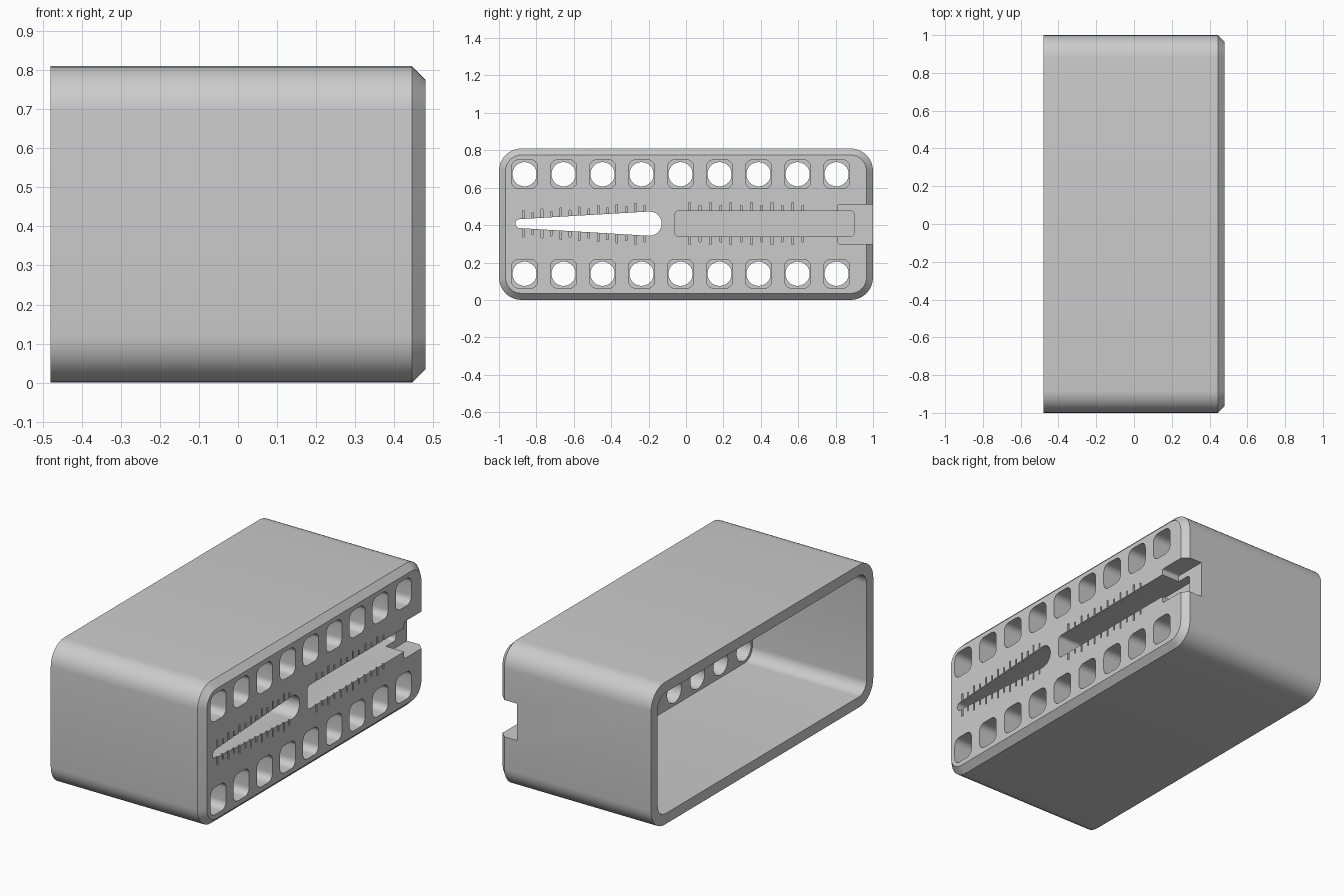
import bpy, bmesh, math

if "Cube" in bpy.data.objects:
    bpy.data.objects.remove(bpy.data.objects["Cube"])

ZC = 0.405  # mid height of the block


def rrect(y, z, w, h, r, seg=8):
    """Rounded rectangle outline in the YZ plane."""
    pts = []
    for k, (sy, sz) in enumerate([(1, 1), (-1, 1), (-1, -1), (1, -1)]):
        cy, cz = y + sy * (w / 2 - r), z + sz * (h / 2 - r)
        for i in range(seg + 1):
            a = math.pi / 2 * (k + i / seg)
            pts.append((cy + r * math.cos(a), cz + r * math.sin(a)))
    return pts


def loft(bm, rings):
    """Closed solid through (x, outline) rings of equal point count."""
    loops = [[bm.verts.new((x, y, z)) for y, z in o] for x, o in rings]
    n = len(loops[0])
    for a, b in zip(loops, loops[1:]):
        for i in range(n):
            j = (i + 1) % n
            bm.faces.new((a[i], a[j], b[j], b[i]))
    bm.faces.new(loops[0])
    bm.faces.new(loops[-1])


def make(name, solids):
    bm = bmesh.new()
    for rings in solids:
        loft(bm, rings)
    bmesh.ops.recalc_face_normals(bm, faces=bm.faces)
    me = bpy.data.meshes.new(name)
    bm.to_mesh(me)
    bm.free()
    ob = bpy.data.objects.new(name, me)
    bpy.context.collection.objects.link(ob)
    return ob


def prism(outline, x0, x1=0.6):
    return [(x0, outline), (x1, outline)]


# Hollow shell: cavity floor, open rim, outer wall, chamfered gauge face
body = make("gauge_block", [[
    (0.24, rrect(0, ZC, 1.88, 0.69, 0.07)),
    (-0.48, rrect(0, ZC, 1.88, 0.69, 0.07)),
    (-0.48, rrect(0, ZC, 2.0, 0.81, 0.12)),
    (0.445, rrect(0, ZC, 2.0, 0.81, 0.12)),
    (0.48, rrect(0, ZC, 1.93, 0.74, 0.085)),
]])

# Two rows of square pockets stepping down to round through holes
holes = []
for z in (0.14, 0.672):
    for i in range(9):
        y = -0.863 + 0.2085 * i
        sq = rrect(y, z, 0.14, 0.155, 0.04)
        ci = rrect(y, z, 0.13, 0.13, 0.0648)
        holes.append([(0.6, sq), (0.36, sq), (0.36, ci), (0.15, ci)])

# Tapered through slot
taper = []
for cy, r, a0 in ((-0.195, 0.065, -90), (-0.888, 0.024, 90)):
    for i in range(13):
        a = math.radians(a0 + 15 * i)
        taper.append((cy + r * math.cos(a), 0.408 + r * math.sin(a)))

# Measuring groove and its wider end notch
groove = rrect(0.42, 0.408, 0.96, 0.135, 0.02)
notch = rrect(0.96, 0.405, 0.30, 0.21, 0.012)

# Shallow graduation ticks crossing both slots
ticks = []
for i in range(14):
    y = -0.87 + 0.05 * i
    half = 0.026 + 0.041 * i / 13 + (0.045 if i % 2 == 0 else 0.03)
    ticks.append(prism(rrect(y, 0.408, 0.009, 2 * half, 0.001, 1), 0.47))
for i in range(12):
    half = 0.0675 + (0.045 if i % 2 == 0 else 0.03)
    ticks.append(prism(rrect(0.02 + 0.055 * i, 0.408, 0.009, 2 * half, 0.001, 1), 0.47))

cutters = [
    ("hole_cutter", holes + [prism(taper, 0.15)]),
    ("groove_cutter", [prism(groove, 0.31)]),
    ("notch_cutter", [prism(notch, 0.365)]),
    ("tick_cutter", ticks),
]
bpy.context.view_layer.objects.active = body
body.select_set(True)
for name, solids in cutters:
    cut = make(name, solids)
    cut.hide_render = True
    mod = body.modifiers.new(name, 'BOOLEAN')
    mod.operation = 'DIFFERENCE'
    mod.solver = 'EXACT'
    mod.object = cut
    bpy.ops.object.modifier_apply(modifier=mod.name)
    bpy.data.objects.remove(cut)

bpy.ops.object.shade_smooth_by_angle(angle=math.radians(30))
